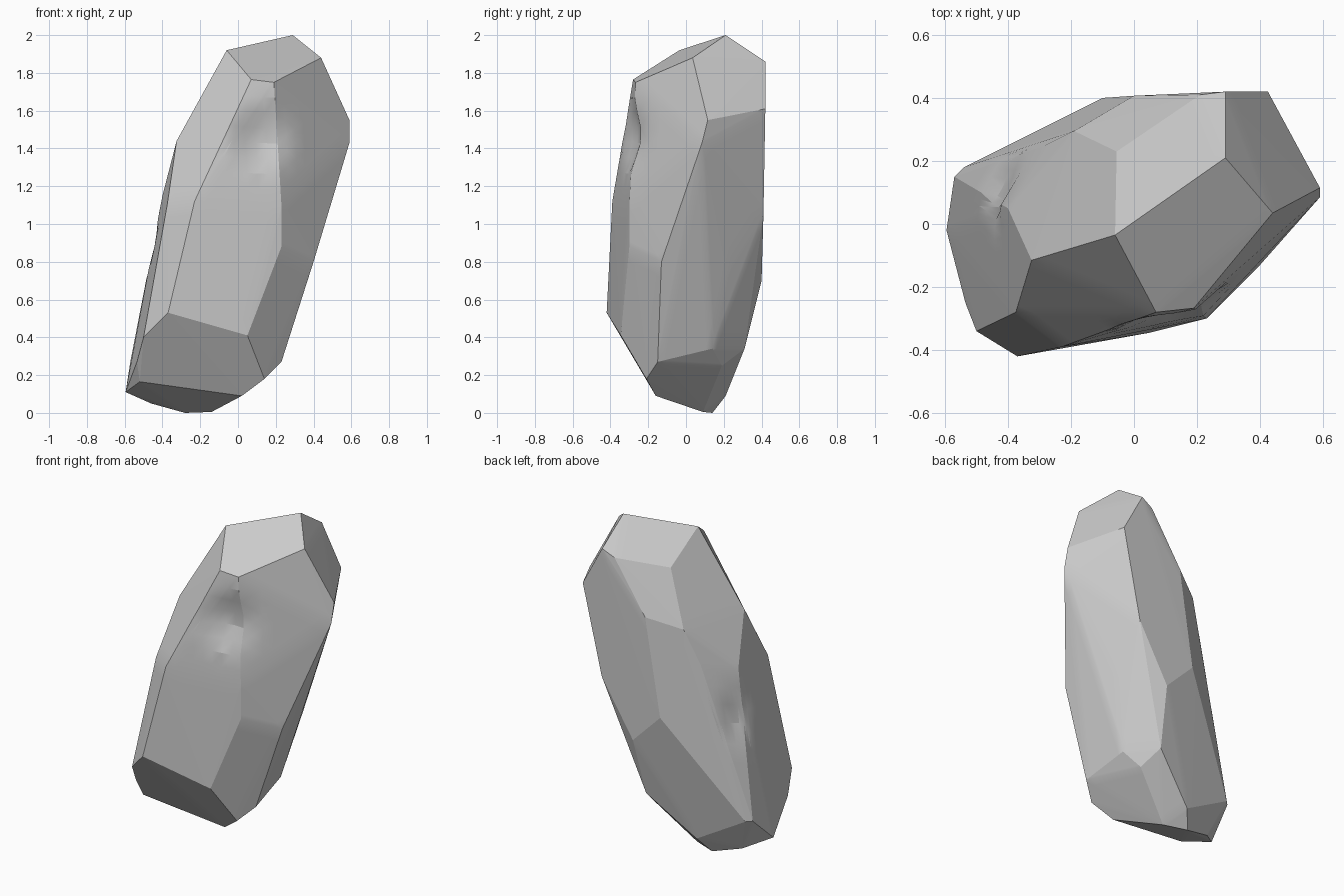
import bpy, bmesh, math
from mathutils import Vector

if "Cube" in bpy.data.objects:
    bpy.data.objects.remove(bpy.data.objects["Cube"])

# Corner points of the cut facets, grouped from crown to base
crown = [(.29, .21, 2), (-.06, -.035, 1.92), (.44, .035, 1.88), (.07, -.28, 1.765),
         (.19, -.267, 1.75), (.29, .42, 1.86), (.21, .41, 1.82), (-.055, .23, 1.76)]
upper = [(.59, .115, 1.55), (.59, .085, 1.43), (.425, .42, 1.61), (0, .407, 1.5),
         (-.19, .295, 1.43), (-.325, -.115, 1.44)]
middle = [(-.23, -.39, 1.12), (.23, -.3, 1.1), (.23, -.3, .88), (.5, -.015, 1.2),
          (.4, -.13, .8), (.3, .41, 1.05), (.3, .22, .75), (-.1, .4, .89),
          (-.28, .25, 1.21), (-.4, .05, 1.15), (-.375, -.28, 1.1)]
lower = [(-.37, -.42, .53), (-.5, -.34, .4), (-.535, -.25, .27), (.05, -.345, .41),
         (.14, -.21, .18), (.23, -.15, .27), (.2, .14, .34), (.09, .4, .7),
         (.06, .31, .34), (-.57, .15, .27), (-.54, .18, .27)]
base = [(-.52, -.2, .165), (-.595, -.02, .11), (.02, -.16, .09), (-.14, .09, .005),
        (-.28, .14, 0), (-.46, .1, .05), (-.22, .21, .09), (.11, .19, .25)]

# Faceted stone body
bm = bmesh.new()
for p in crown + upper + middle + lower + base:
    bm.verts.new(p)
res = bmesh.ops.convex_hull(bm, input=bm.verts[:])
bmesh.ops.delete(bm, geom=[v for v in bm.verts if not v.link_faces], context='VERTS')
bmesh.ops.subdivide_edges(bm, edges=bm.edges[:], cuts=7, use_grid_fill=True)

# Shallow hollows: centre, radius, inward push
hollows = [((.14, -.31, 1.46), .22, (0, .055, 0)),
           ((-.44, .11, .88), .16, (.02, -.03, 0))]
for centre, radius, push in hollows:
    for v in bm.verts:
        d = (v.co - Vector(centre)).length / radius
        if d < 1:
            v.co += Vector(push) * (1 - d * d) ** 2
bmesh.ops.recalc_face_normals(bm, faces=bm.faces[:])

mesh = bpy.data.meshes.new("stone")
bm.to_mesh(mesh)
bm.free()
stone = bpy.data.objects.new("stone", mesh)
bpy.context.collection.objects.link(stone)

# Keep facet borders crisp
bpy.context.view_layer.objects.active = stone
stone.select_set(True)
bpy.ops.object.shade_smooth_by_angle(angle=math.radians(14))
